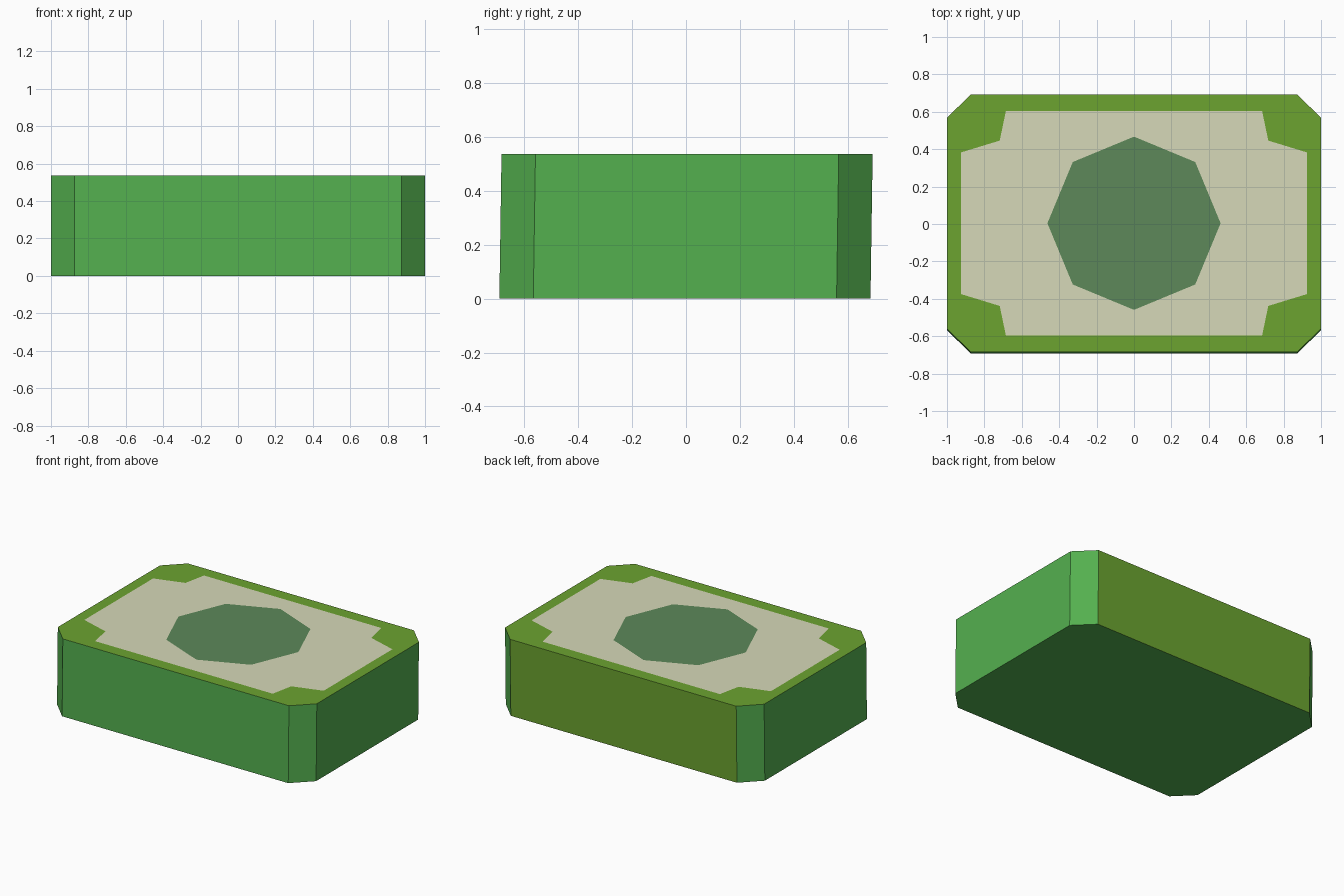
import bpy, bmesh, math

if "Cube" in bpy.data.objects:
    bpy.data.objects.remove(bpy.data.objects["Cube"])

H = 0.537       # block height
LEAN = 0.004    # slight shear of the stack towards the back


def material(name, rgb):
    m = bpy.data.materials.new(name)
    lin = [(c / 255 / 12.92 if c < 11 else ((c / 255 + 0.055) / 1.055) ** 2.4) for c in rgb]
    m.diffuse_color = (*lin, 1)
    m.use_nodes = True
    m.node_tree.nodes["Principled BSDF"].inputs["Base Color"].default_value = m.diffuse_color
    return m


green = material("leaf green", (84, 176, 79))
olive = material("olive green", (108, 164, 48))
cream = material("pale cream", (214, 216, 184))
dark = material("grey green", (93, 137, 90))


def four_way(corner):
    """Mirror a quarter outline into a full counter-clockwise outline."""
    a = list(corner)
    b = [(-x, y) for x, y in reversed(a)]
    return a + b + [(-x, -y) for x, y in a] + [(x, -y) for x, y in reversed(a)]


def finish(bm, name, mats):
    me = bpy.data.meshes.new(name)
    bm.to_mesh(me)
    bm.free()
    for m in mats:
        me.materials.append(m)
    ob = bpy.data.objects.new(name, me)
    bpy.context.collection.objects.link(ob)
    return ob


def loop(bm, pts, z, dy):
    return [bm.verts.new((x, y + dy, z)) for x, y in pts]


def ring_edges(bm, vs):
    out = []
    for i, v in enumerate(vs):
        w = vs[(i + 1) % len(vs)]
        out.append(bm.edges.get((v, w)) or bm.edges.new((v, w)))
    return out


# Chamfered block with a notched panel cut into its top
outline = four_way([(1, 0.563), (0.873, 0.689)])
panel = four_way([(0.924, 0.379), (0.718, 0.442), (0.685, 0.600)])
bm = bmesh.new()
low = loop(bm, outline, 0, -LEAN)
top = loop(bm, outline, H, LEAN)
inner = loop(bm, panel, H, LEAN)
n = len(low)
for i in range(n):
    j = (i + 1) % n
    bm.faces.new((low[i], low[j], top[j], top[i]))
bm.faces.new(list(reversed(low)))

# Border between block outline and panel
edges = ring_edges(bm, top) + ring_edges(bm, inner)
bmesh.ops.triangle_fill(bm, edges=edges, use_beauty=True, normal=(0, 0, 1))
panel_face = bm.faces.get(inner) or bm.faces.new(inner)
bmesh.ops.recalc_face_normals(bm, faces=bm.faces)
bm.normal_update()

# Top border and back face are olive, panel is cream, the rest is green
for f in bm.faces:
    if f.normal.z > 0.9 or f.normal.y > 0.9:
        f.material_index = 1
panel_face.material_index = 2
finish(bm, "block", [green, olive, cream])

# Octagonal badge on the panel
bm = bmesh.new()
octagon = [(0.463 * math.cos(k * math.pi / 4), 0.463 * math.sin(k * math.pi / 4)) for k in range(8)]
bm.faces.new(loop(bm, octagon, H + 0.002, LEAN))
finish(bm, "octagon_badge", [dark])
